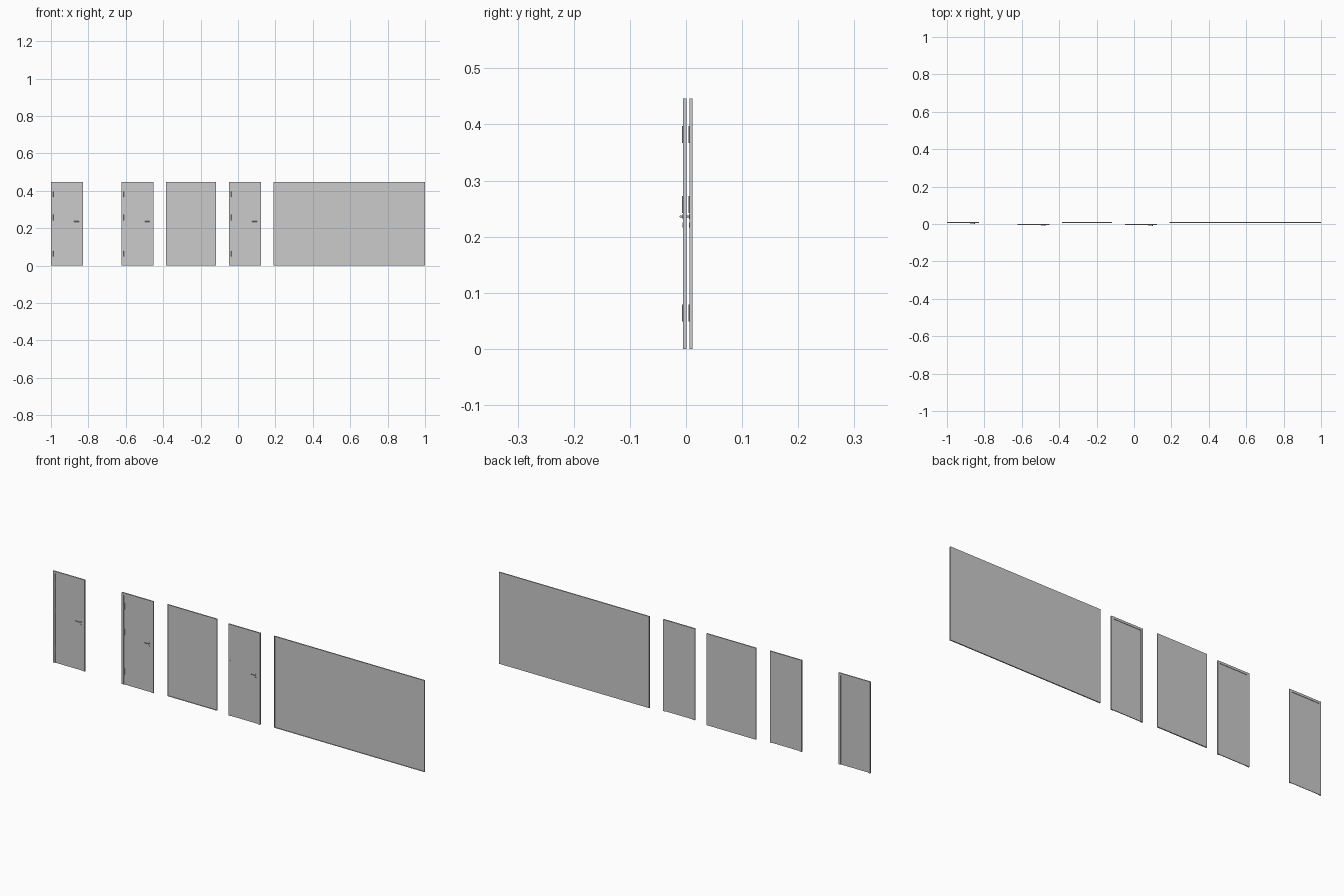
import bpy, bmesh, math

if "Cube" in bpy.data.objects:
    bpy.data.objects.remove(bpy.data.objects["Cube"])

H = 0.446      # common height


def finish(name, bm):
    mesh = bpy.data.meshes.new(name)
    bmesh.ops.recalc_face_normals(bm, faces=bm.faces)
    bm.to_mesh(mesh)
    bm.free()
    ob = bpy.data.objects.new(name, mesh)
    bpy.context.collection.objects.link(ob)
    return ob


def box(name, x0, x1, y0, y1, z0, z1):
    bm = bmesh.new()
    bmesh.ops.create_cube(bm, size=1)
    for v in bm.verts:
        v.co.x = x1 if v.co.x > 0 else x0
        v.co.y = y1 if v.co.y > 0 else y0
        v.co.z = z1 if v.co.z > 0 else z0
    return finish(name, bm)


def extrude_y(name, pts, y0, y1):
    """Extrude an XZ outline along y."""
    bm = bmesh.new()
    face = bm.faces.new([bm.verts.new((x, y0, z)) for x, z in pts])
    ext = bmesh.ops.extrude_face_region(bm, geom=[face])
    for v in ext["geom"]:
        if isinstance(v, bmesh.types.BMVert):
            v.co.y = y1
    return finish(name, bm)


def cylinder(name, c, r, depth, axis):
    rot = {"Y": (math.pi / 2, 0, 0), "X": (0, math.pi / 2, 0), "Z": (0, 0, 0)}[axis]
    bpy.ops.mesh.primitive_cylinder_add(vertices=16, radius=r, depth=depth,
                                        location=c, rotation=rot)
    bpy.context.object.name = name
    bpy.ops.object.shade_smooth_by_angle()


def door(name, x0, x1, y0, y1, big_hinges=False):
    w = 0.011
    # three-sided jamb, open at the floor
    extrude_y(name + "_frame", [
        (x0, 0), (x0, H), (x1, H), (x1, 0), (x1 - w, 0),
        (x1 - w, H - w), (x0 + w, H - w), (x0 + w, 0)], y0, y1)
    # leaf set back inside the jamb
    lf = y0 + 0.001
    box(name + "_leaf", x0 + w, x1 - w, lf, y1 - 0.002, 0.001, H - w)
    # lever handle with rosette and key escutcheon
    hx, hz = x1 - 0.023, 0.236
    cylinder(name + "_rosette", (hx, lf - 0.0006, hz), 0.0045, 0.0014, "Y")
    cylinder(name + "_handle_neck", (hx, lf - 0.003, hz), 0.0018, 0.006, "Y")
    cylinder(name + "_lever", (hx - 0.0105, lf - 0.0056, hz), 0.0016, 0.025, "X")
    cylinder(name + "_key_escutcheon", (hx, lf - 0.0006, hz - 0.015), 0.0045, 0.0014, "Y")
    # hinges
    for i, z in enumerate((0.064, 0.257, 0.382)):
        if big_hinges:
            box(f"{name}_hinge_plate_{i}", x0 + 0.007, x0 + 0.016,
                y0 - 0.0004, lf + 0.001, z - 0.015, z + 0.015)
        cylinder(f"{name}_hinge_{i}", (x0 + w, y0, z), 0.0014, 0.03, "Z")


def panel(name, x0, x1, y0, y1):
    # shallow tray, open to the front
    ob = box(name, x0, x1, y0, y1, 0, H)
    bm = bmesh.new()
    bm.from_mesh(ob.data)
    bm.normal_update()
    bmesh.ops.delete(bm, geom=[f for f in bm.faces if f.normal.y < -0.9], context="FACES")
    bm.to_mesh(ob.data)
    bm.free()
    mod = ob.modifiers.new("thickness", "SOLIDIFY")
    mod.thickness = 0.0012
    mod.offset = -1


BACK = (0.006, 0.0115)
FRONT = (-0.0055, 0.001)

door("left_door", -1.0, -0.83, *BACK)
door("middle_door", -0.623, -0.452, *FRONT, big_hinges=True)
panel("small_wall_panel", -0.385, -0.118, *BACK)
door("right_door", -0.048, 0.122, *FRONT)
panel("large_wall_panel", 0.19, 1.0, *BACK)
